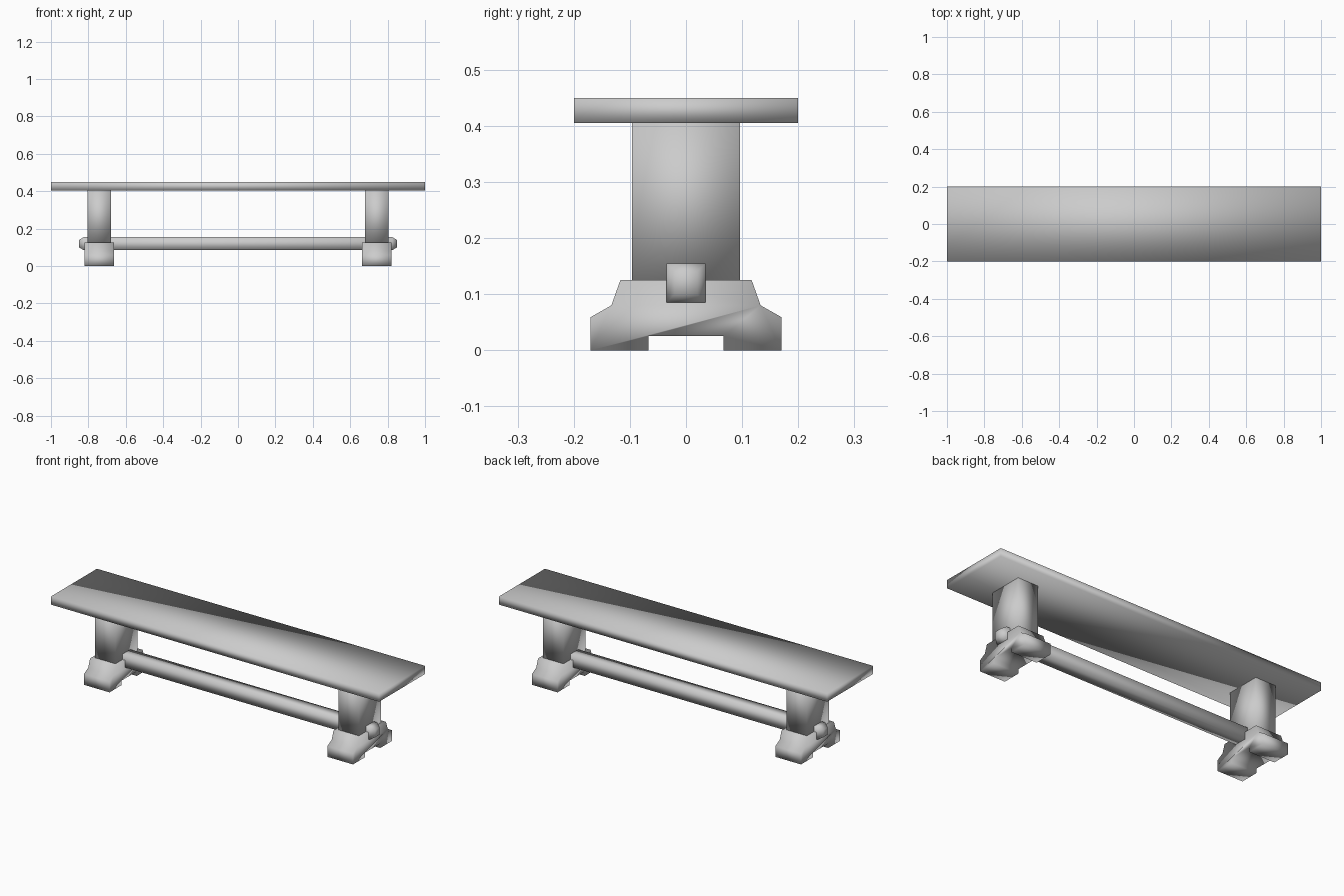
import bpy
import bmesh

if "Cube" in bpy.data.objects:
    bpy.data.objects.remove(bpy.data.objects["Cube"], do_unlink=True)

GREY = (0.6, 0.6, 0.6, 1.0)
mat = bpy.data.materials.new("plain_grey")
mat.use_nodes = True
mat.diffuse_color = GREY
mat.node_tree.nodes["Principled BSDF"].inputs["Base Color"].default_value = GREY


def finish(name, bm):
    """Turn a bmesh into a softly shaded object."""
    bmesh.ops.recalc_face_normals(bm, faces=bm.faces)
    for face in bm.faces:
        face.smooth = True
    mesh = bpy.data.meshes.new(name)
    bm.to_mesh(mesh)
    bm.free()
    mesh.materials.append(mat)
    obj = bpy.data.objects.new(name, mesh)
    bpy.context.collection.objects.link(obj)
    return obj


def box(name, low, high):
    bm = bmesh.new()
    bmesh.ops.create_cube(bm, size=1)
    for v in bm.verts:
        v.co = [(a + b) / 2 + c * (b - a) for a, b, c in zip(low, high, v.co)]
    return finish(name, bm)


def extrude_profile(name, profile, x0, x1):
    """Extrude a (y, z) outline along x."""
    bm = bmesh.new()
    face = bm.faces.new([bm.verts.new((x0, y, z)) for y, z in profile])
    moved = bmesh.ops.extrude_face_region(bm, geom=[face], use_keep_orig=True)["geom"]
    for v in moved:
        if isinstance(v, bmesh.types.BMVert):
            v.co.x = x1
    return finish(name, bm)


# Seat plank
box("seat", (-1, -0.2, 0.405), (1, 0.2, 0.45))

# Posts and notched feet at both ends
half = [(0.067, 0.025), (0.067, 0), (0.17, 0), (0.17, 0.059), (0.133, 0.08), (0.117, 0.125)]
foot_outline = half + [(-y, z) for y, z in reversed(half)]
for side, s in (("left", 1), ("right", -1)):
    x0, x1 = sorted((s * 0.68, s * 0.804))
    box(side + "_post", (x0, -0.096, 0.125), (x1, 0.096, 0.405))
    x0, x1 = sorted((s * 0.664, s * 0.82))
    extrude_profile(side + "_foot", foot_outline, x0, x1)

# Long stretcher beam with chamfered ends
bm = bmesh.new()
rings = []
for x, r in ((-0.85, 0.02), (-0.825, 0.0345), (0.825, 0.0345), (0.85, 0.02)):
    corners = ((-r, -r), (r, -r), (r, r), (-r, r))
    rings.append([bm.verts.new((x, y, 0.12 + z)) for y, z in corners])
for a, b in zip(rings, rings[1:]):
    for i in range(4):
        j = (i + 1) % 4
        bm.faces.new((a[i], a[j], b[j], b[i]))
bm.faces.new(rings[0])
bm.faces.new(rings[-1])
finish("stretcher_beam", bm)
